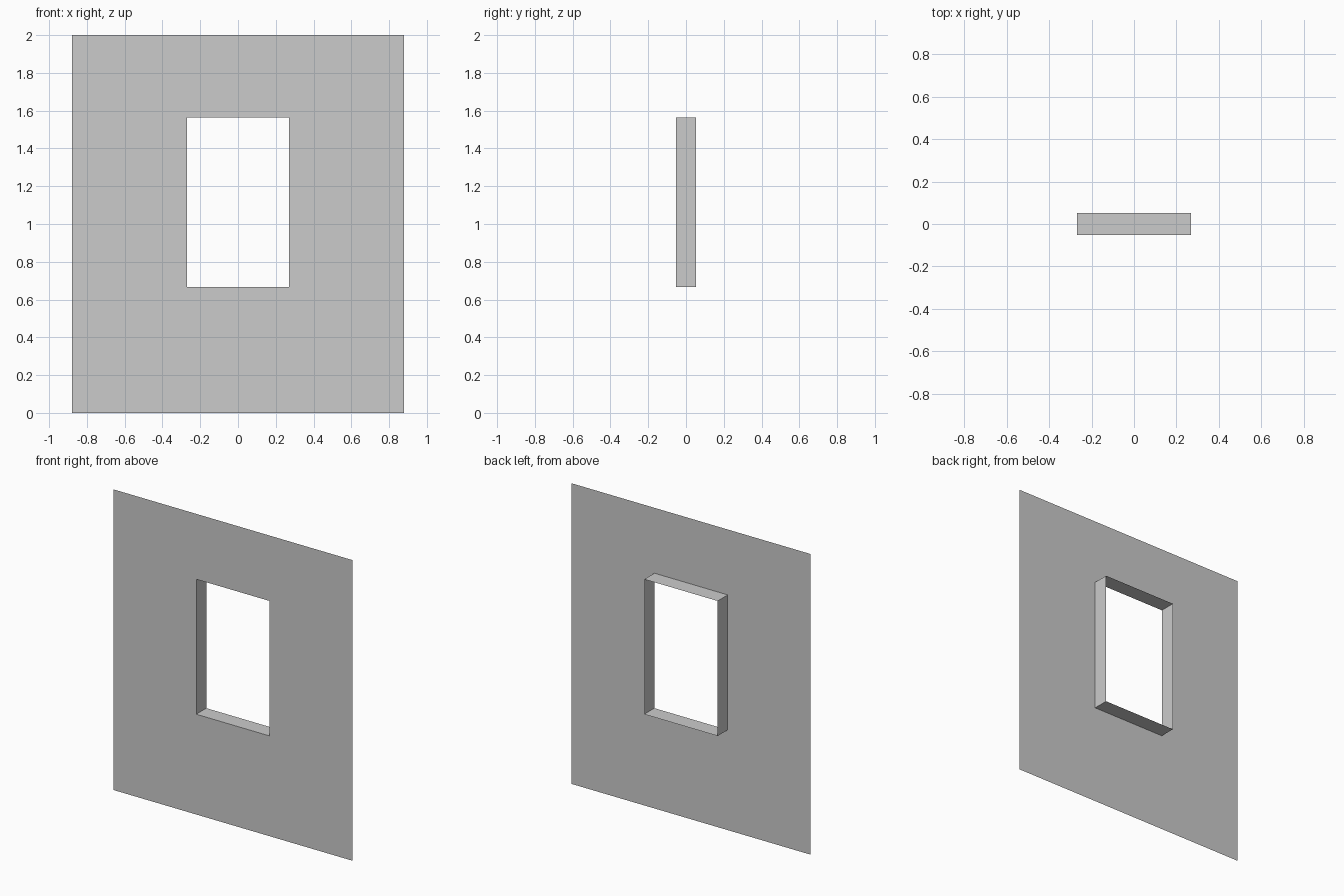
import bpy, bmesh

if "Cube" in bpy.data.objects:
    bpy.data.objects.remove(bpy.data.objects["Cube"])

HALF_DEPTH = 0.053


def rect_loop(bm, half_width, bottom, top, y):
    """Rectangle of four vertices facing the front."""
    corners = [(-half_width, bottom), (half_width, bottom),
               (half_width, top), (-half_width, top)]
    return [bm.verts.new((x, y, z)) for x, z in corners]


def join_loops(bm, a, b):
    """Strip of quads between two matching loops."""
    for i in range(4):
        j = (i + 1) % 4
        bm.faces.new((a[i], a[j], b[j], b[i]))


bm = bmesh.new()
outer = rect_loop(bm, 0.88, 0.0, 2.0, -HALF_DEPTH)
opening = rect_loop(bm, 0.27, 0.667, 1.565, -HALF_DEPTH)
back_rim = rect_loop(bm, 0.27, 0.667, 1.565, HALF_DEPTH)

# Thin wall sheet around the opening
join_loops(bm, outer, opening)
# Window reveal running back from the wall
join_loops(bm, opening, back_rim)

mesh = bpy.data.meshes.new("window_wall")
bm.to_mesh(mesh)
bm.free()
bpy.context.collection.objects.link(bpy.data.objects.new("window_wall", mesh))
